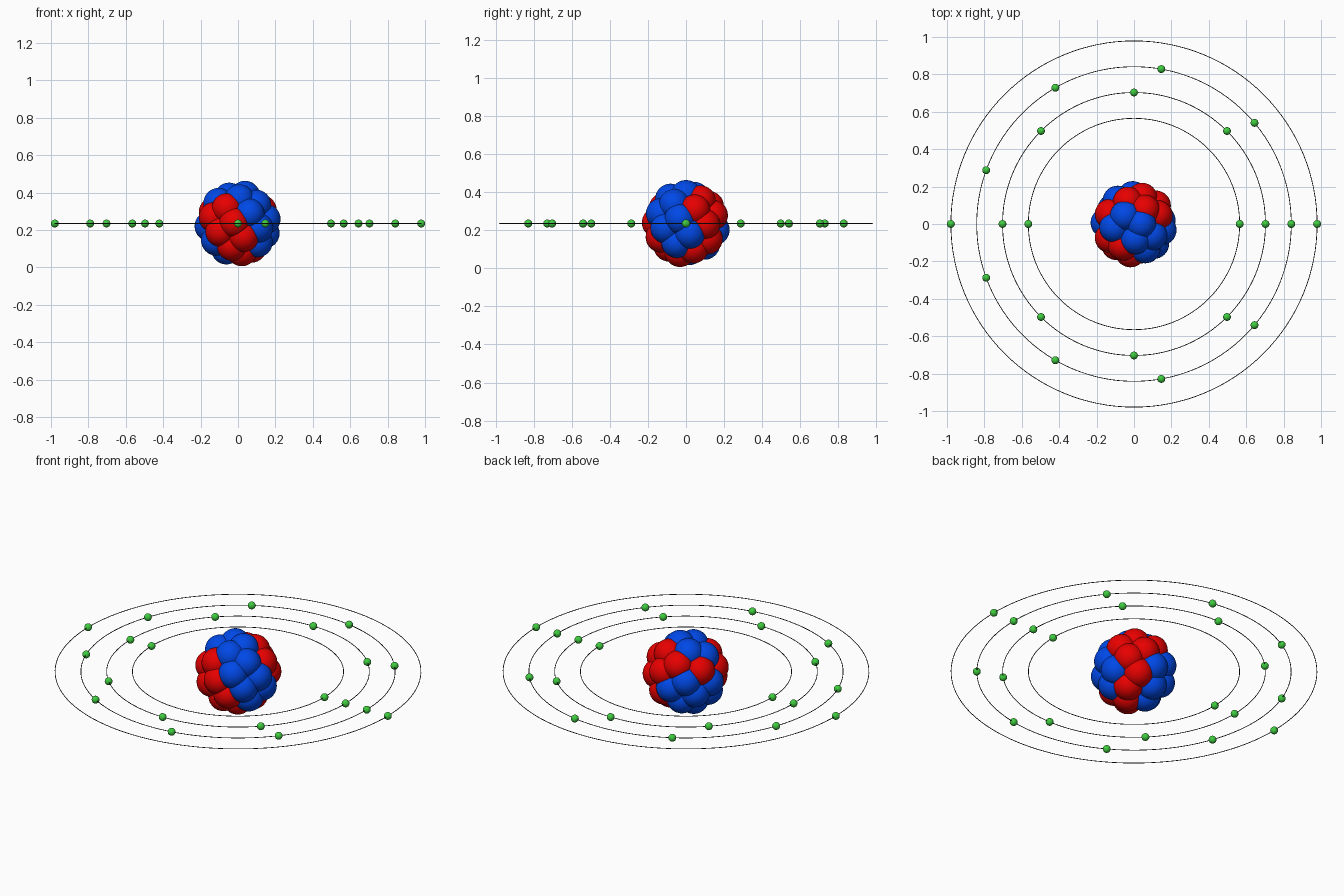
import bpy, bmesh
from math import sin, cos, pi, sqrt
from mathutils import Vector

if "Cube" in bpy.data.objects:
    bpy.data.objects.remove(bpy.data.objects["Cube"])

CENTRE = Vector((0, 0, 0.235))


def material(name, rgb):
    m = bpy.data.materials.new(name)
    m.diffuse_color = (*rgb, 1)
    m.use_nodes = True
    m.node_tree.nodes["Principled BSDF"].inputs["Base Color"].default_value = m.diffuse_color
    return m


def sphere_mesh(name, radius, mat, u=32, v=16):
    bm = bmesh.new()
    bmesh.ops.create_uvsphere(bm, u_segments=u, v_segments=v, radius=radius)
    for f in bm.faces:
        f.smooth = True
    me = bpy.data.meshes.new(name)
    bm.to_mesh(me)
    bm.free()
    me.materials.append(mat)
    return me


def place(name, mesh, loc):
    ob = bpy.data.objects.new(name, mesh)
    ob.location = CENTRE + loc
    bpy.context.collection.objects.link(ob)


def fibonacci(n):
    # n evenly spread unit directions
    pts = []
    for i in range(n):
        z = 1 - (2 * i + 1) / n
        a = i * pi * (3 - sqrt(5))
        r = sqrt(1 - z * z)
        pts.append(Vector((r * cos(a), r * sin(a), z)))
    return pts


red = material("red", (0.8, 0.0, 0.0))
blue = material("blue", (0.0, 0.065, 0.8))
green = material("green", (0.05, 0.6, 0.05))
black = material("black", (0.03, 0.03, 0.03))

proton = sphere_mesh("proton", 0.081, red)
neutron = sphere_mesh("neutron", 0.081, blue)
electron = sphere_mesh("electron", 0.021, green, 24, 12)

# Sides of the nucleus where protons or neutrons gather
red_sides = [(-3, -9, 3), (0, -8, -5), (-9, -2, 3), (8, 6, 2), (-2, 6, 7), (-6, 6, 5),
             (2, 2, -9), (-4, -5, -7), (5, 7, -4), (-6, -8, -1), (3, 8, 5)]
blue_sides = [(0, 0, 1), (9, -2, 0), (7, -3, -6), (-6, 8, 0), (4, -4, 8),
              (-8, 1, -6), (-5, 0, 8), (8, 3, -5), (6, -8, 1)]


def nearness(p, sides):
    return max(p.dot(Vector(s).normalized()) for s in sides)


# Nucleus: 32 outer, 12 inner and one central nucleon; 21 protons, 24 neutrons
outer = sorted(fibonacci(32), reverse=True,
               key=lambda p: nearness(p, red_sides) - nearness(p, blue_sides))
for i, p in enumerate(outer):
    kind = proton if i < 15 else neutron
    place(kind.name, kind, p * 0.152)
for i, p in enumerate(fibonacci(12)):
    kind = proton if i % 2 else neutron
    place(kind.name, kind, p * 0.073)
place("neutron", neutron, Vector((0, 0, 0)))

# Orbits with evenly spaced electrons
for radius, count in [(0.565, 2), (0.703, 8), (0.841, 9), (0.979, 2)]:
    bpy.ops.mesh.primitive_torus_add(major_radius=radius, minor_radius=0.002,
                                     major_segments=128, minor_segments=8,
                                     location=CENTRE)
    ring = bpy.context.object
    ring.name = "orbit_ring"
    ring.data.materials.append(black)
    bpy.ops.object.shade_smooth()
    for i in range(count):
        a = 2 * pi * i / count
        place("electron", electron, Vector((radius * cos(a), radius * sin(a), 0)))
